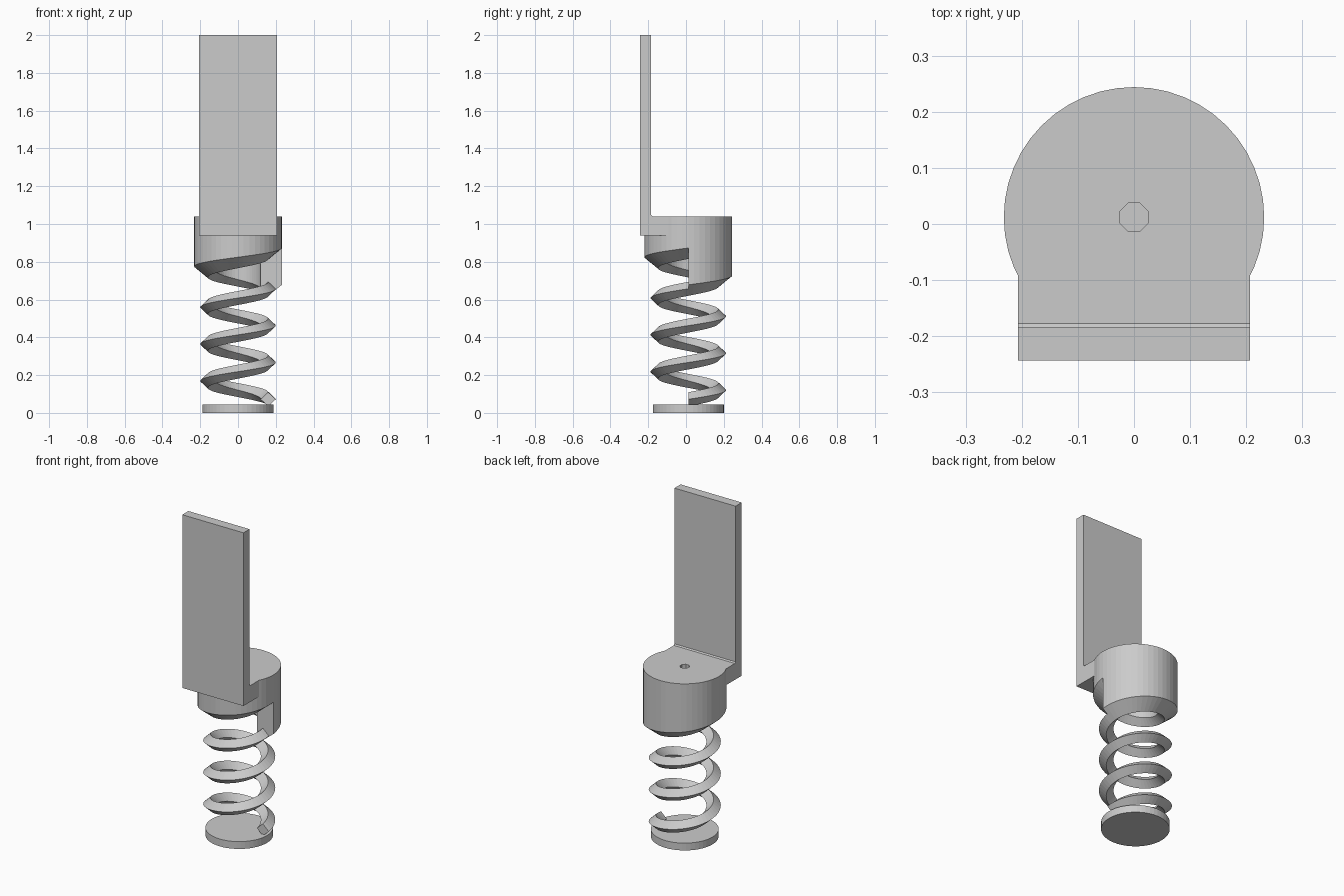
import bpy, bmesh, math

if "Cube" in bpy.data.objects:
    bpy.data.objects.remove(bpy.data.objects["Cube"])

AXIS_Y = 0.012          # centre line of spring, cap and base
PITCH = 0.195           # rise per turn
SEG = 48                # segments per turn
COIL_Z = 0.072          # coil start height
TURNS = 3

grey = bpy.data.materials.new("plain_grey")
grey.use_nodes = True
colour = (0.6, 0.6, 0.6, 1)
grey.diffuse_color = colour
grey.node_tree.nodes["Principled BSDF"].inputs["Base Color"].default_value = colour


def finish(name, bm, y=0.0):
    bmesh.ops.remove_doubles(bm, verts=bm.verts, dist=0.0005)
    bmesh.ops.recalc_face_normals(bm, faces=bm.faces)
    mesh = bpy.data.meshes.new(name)
    bm.to_mesh(mesh)
    bm.free()
    mesh.materials.append(grey)
    obj = bpy.data.objects.new(name, mesh)
    obj.location.y = y
    bpy.context.collection.objects.link(obj)
    return obj


def sweep(bm, profile, steps):
    """Sweep a closed (radius, z) profile, given per angle, round the z axis."""
    rings = []
    for i in range(steps + 1):
        a = math.tau * i / SEG
        rings.append([bm.verts.new((r * math.cos(a), r * math.sin(a), z))
                      for r, z in profile(a)])
    for a, b in zip(rings, rings[1:]):
        for k in range(len(a)):
            n = (k + 1) % len(a)
            bm.faces.new((a[k], a[n], b[n], b[k]))
    return rings


# Base disc
bm = bmesh.new()
bmesh.ops.create_cone(bm, cap_ends=True, segments=SEG, radius1=0.188,
                      radius2=0.188, depth=0.045)
bmesh.ops.translate(bm, verts=bm.verts, vec=(0, 0, 0.0225))
finish("base_disc", bm, AXIS_Y)


# Coil spring with a diamond section
def coil_section(a):
    z = COIL_Z + PITCH * a / math.tau
    return [(0.2, z), (0.16, z + 0.037), (0.12, z), (0.16, z - 0.037)]


bm = bmesh.new()
rings = sweep(bm, coil_section, TURNS * SEG + 1)
bm.faces.new(rings[0])
bm.faces.new(rings[-1])
finish("coil_spring", bm, AXIS_Y)


# Hollow cap: helical lower edge, octagonal hole in the roof
def cap_section(a):
    z = COIL_Z + PITCH * (TURNS + a / math.tau)
    eighth = math.pi / 8
    hole = 0.025 / math.cos((a + eighth) % (2 * eighth) - eighth)
    return [(0.232, z + 0.021), (0.16, z - 0.037), (0.12, z),
            (0.12, 0.935), (hole, 0.935), (hole, 1.04), (0.232, 1.04)]


bm = bmesh.new()
rings = sweep(bm, cap_section, SEG)
bm.faces.new(rings[0][:3] + rings[-1][2::-1])   # step between the thread ends
finish("cap", bm, AXIS_Y)

# L-shaped bracket: upright plate and shelf with a small inner chamfer
bm = bmesh.new()
outline = [(-0.243, 0.94), (-0.092, 0.94), (-0.092, 1.04), (-0.177, 1.04),
           (-0.184, 1.047), (-0.184, 2.0), (-0.243, 2.0)]
side = bm.faces.new([bm.verts.new((-0.207, y, z)) for y, z in outline])
out = bmesh.ops.extrude_face_region(bm, geom=[side], use_keep_orig=True)
bmesh.ops.translate(bm, vec=(0.414, 0, 0),
                    verts=[v for v in out["geom"] if isinstance(v, bmesh.types.BMVert)])
finish("bracket_plate", bm)
